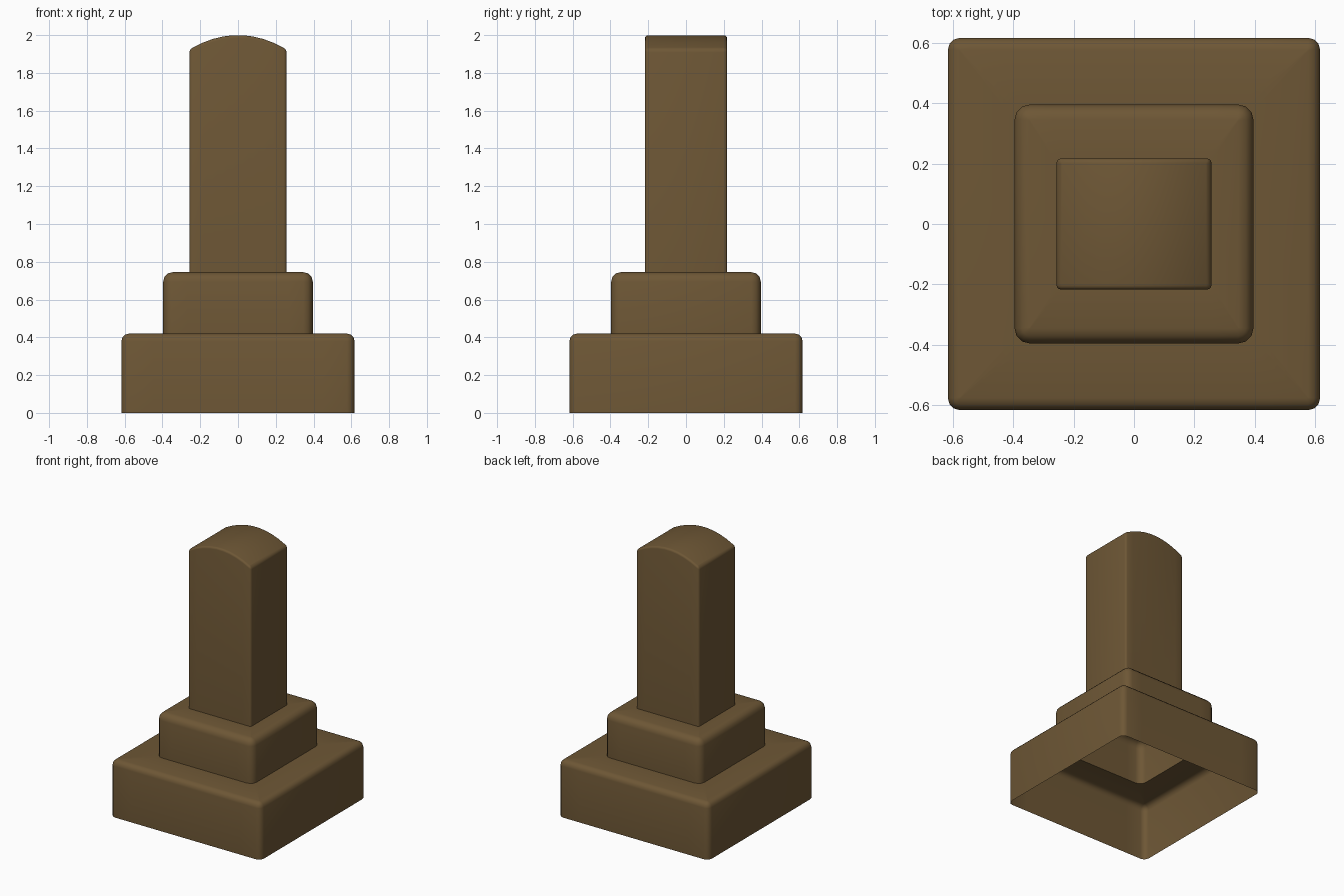
import bpy, bmesh, math

if "Cube" in bpy.data.objects:
    bpy.data.objects.remove(bpy.data.objects["Cube"])

mat = bpy.data.materials.new("brown")
mat.diffuse_color = (0.155, 0.095, 0.036, 1)
mat.use_nodes = True
mat.node_tree.nodes["Principled BSDF"].inputs["Base Color"].default_value = mat.diffuse_color

CORNER = 3    # segments per rounded corner
SPAN = 9      # segments along the front and back sides


def outline(hx, hy, r):
    """Rounded rectangle, counter-clockwise; point i mirrors point -1-i in y."""
    left = []
    for i in range(CORNER + 1):
        a = math.pi + i / CORNER * math.pi / 2
        left.append((-hx + r + r * math.cos(a), -hy + r + r * math.sin(a)))
    x0 = hx - r
    middle = [(-x0 + 2 * x0 * i / SPAN, -hy) for i in range(1, SPAN)]
    half = left + middle + [(-x, y) for x, y in reversed(left)]
    return half + [(x, -y) for x, y in reversed(half)]


def shell(name, rings, cap=False):
    """Open skin through rings of (hx, hy, corner radius, height function)."""
    bm = bmesh.new()
    loops = [[bm.verts.new((x, y, h(x))) for x, y in outline(hx, hy, r)]
             for hx, hy, r, h in rings]
    n = len(loops[0])
    for a, b in zip(loops, loops[1:]):
        for i in range(n):
            j = (i + 1) % n
            bm.faces.new((a[i], a[j], b[j], b[i]))
    if cap:
        t = loops[-1]
        for i in range(n // 2 - 1):
            bm.faces.new((t[i], t[i + 1], t[n - 2 - i], t[n - 1 - i]))
    me = bpy.data.meshes.new(name)
    bm.to_mesh(me)
    bm.free()
    me.materials.append(mat)
    ob = bpy.data.objects.new(name, me)
    bpy.context.collection.objects.link(ob)
    bpy.ops.object.select_all(action='DESELECT')
    ob.select_set(True)
    bpy.context.view_layer.objects.active = ob
    bpy.ops.object.shade_smooth_by_angle(angle=math.radians(35))
    return ob


def flat(z):
    return lambda x: z


def rounded_rings(hx, hy, r, top):
    """Quarter-round top edge, from the wall up to the top surface."""
    rings = []
    for i in range(CORNER + 1):
        a = i / CORNER * math.pi / 2
        d = r * (1 - math.cos(a))
        drop = r * (1 - math.sin(a))
        rings.append((hx - d, hy - d, max(r - d, 0.003),
                      lambda x, drop=drop: top(x) - drop))
    return rings


def arch(x):
    return 2.0 - 0.075 * (x / 0.255) ** 2


BASE, STEP, POST = (0.617, 0.617, 0.04), (0.396, 0.396, 0.05), (0.257, 0.217, 0.015)

# Hollow base and step, each with a ledge running in to the part above
shell("base", [(*BASE, flat(0))] + rounded_rings(*BASE, flat(0.42))
      + [(*STEP, flat(0.42))])
shell("step", [(*STEP, flat(0.42))] + rounded_rings(*STEP, flat(0.745))
      + [(*POST, flat(0.745))])

# Post with an arched top
shell("post", [(*POST, flat(0.745))] + rounded_rings(*POST, arch), cap=True)
